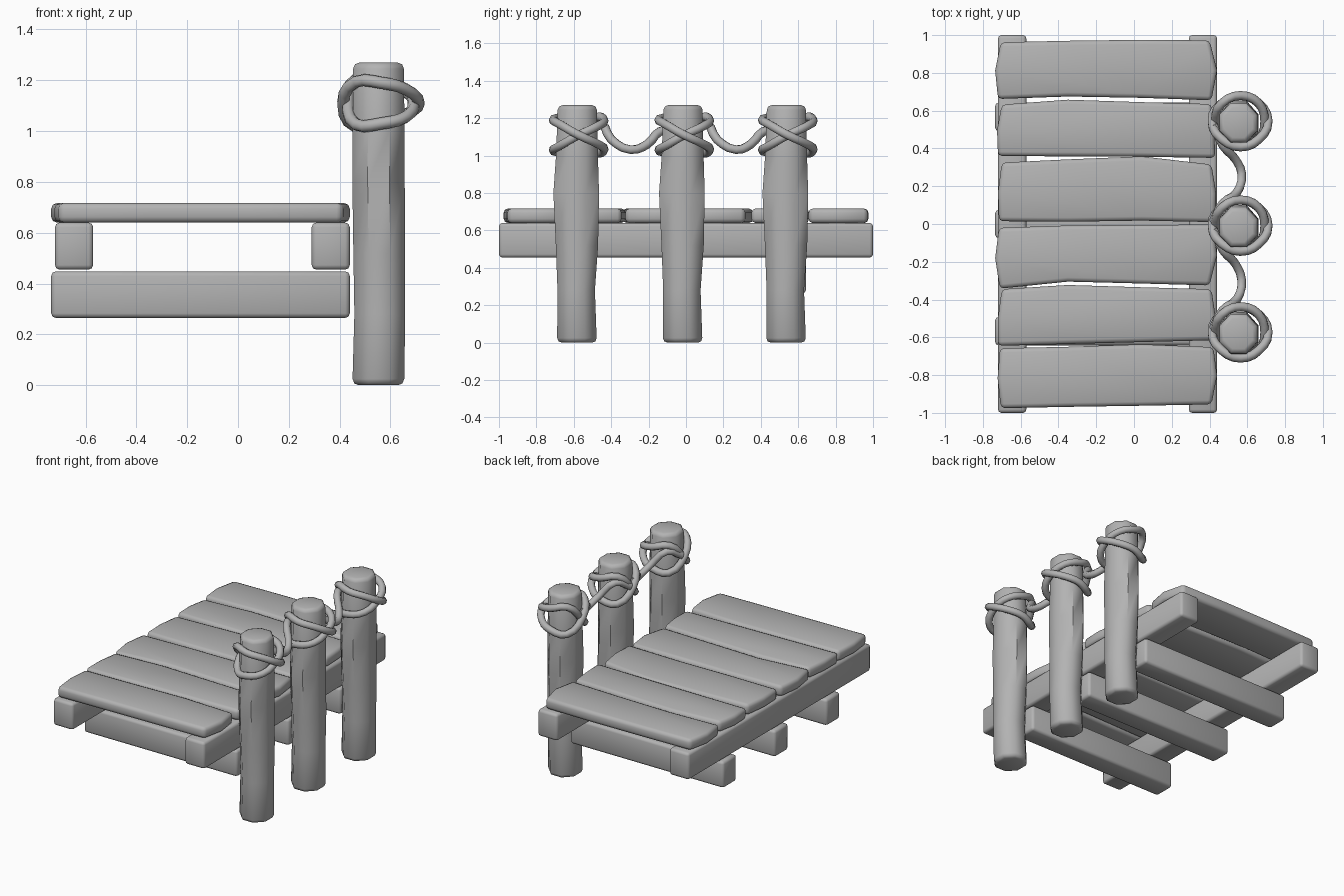
import bpy, bmesh, math

if "Cube" in bpy.data.objects:
    bpy.data.objects.remove(bpy.data.objects["Cube"])

wood = bpy.data.materials.new("plain grey")
wood.diffuse_color = (0.45, 0.45, 0.45, 1)
wood.use_nodes = True
wood.node_tree.nodes["Principled BSDF"].inputs["Base Color"].default_value = wood.diffuse_color


def finish(ob, bevel=0.0, segments=2, limit=40):
    ob.data.materials.append(wood)
    bpy.ops.object.select_all(action='DESELECT')
    ob.select_set(True)
    bpy.context.view_layer.objects.active = ob
    if bevel:
        m = ob.modifiers.new("bevel", 'BEVEL')
        m.width, m.segments = bevel, segments
        m.limit_method, m.angle_limit = 'ANGLE', math.radians(limit)
        bpy.ops.object.modifier_apply(modifier="bevel")
    bpy.ops.object.shade_smooth_by_angle(angle=math.radians(48))


def loft(name, rings, bevel, segments=2, limit=40):
    """Closed solid through equal-length rings of points."""
    bm = bmesh.new()
    vs = [[bm.verts.new(p) for p in r] for r in rings]
    n = len(rings[0])
    for a, b in zip(vs, vs[1:]):
        for i in range(n):
            j = (i + 1) % n
            bm.faces.new((a[i], a[j], b[j], b[i]))
    bm.faces.new(vs[0][::-1])
    bm.faces.new(vs[-1])
    bmesh.ops.recalc_face_normals(bm, faces=bm.faces)
    me = bpy.data.meshes.new(name)
    bm.to_mesh(me)
    bm.free()
    ob = bpy.data.objects.new(name, me)
    bpy.context.collection.objects.link(ob)
    finish(ob, bevel, segments, limit)


def box(name, x0, x1, y0, y1, z0, z1):
    loft(name, [[(x0, y0, z), (x1, y0, z), (x1, y1, z), (x0, y1, z)]
                for z in (z0, z1)], 0.018)


def rope(name, pts, cyclic):
    cu = bpy.data.curves.new(name, 'CURVE')
    cu.dimensions = '3D'
    cu.bevel_depth, cu.bevel_resolution = 0.024, 2
    cu.resolution_u, cu.use_fill_caps = 3, True
    sp = cu.splines.new('BEZIER')
    sp.bezier_points.add(len(pts) - 1)
    for bp, p in zip(sp.bezier_points, pts):
        bp.co = p
        bp.handle_left_type = bp.handle_right_type = 'AUTO'
    sp.use_cyclic_u = cyclic
    ob = bpy.data.objects.new(name, cu)
    bpy.context.collection.objects.link(ob)
    bpy.ops.object.select_all(action='DESELECT')
    ob.select_set(True)
    bpy.context.view_layer.objects.active = ob
    bpy.ops.object.convert(target='MESH')
    finish(bpy.context.object)


# Long beams and cross beams
box("left_long_beam", -0.72, -0.57, -1, 1, 0.455, 0.64)
box("right_long_beam", 0.29, 0.44, -1, 1, 0.455, 0.64)
for i, y in enumerate((-0.567, 0, 0.567)):
    box(f"cross_beam_{i + 1}", -0.735, 0.44, y - 0.075, y + 0.075, 0.265, 0.448)

# Deck planks: back edge y, front edge y, left end x, right end x
planks = [
    ((.962, .97, .975, .972), (.662, .675, .668, .655), (-.705, -.735, -.72), (.40, .44, .41)),
    ((.632, .658, .645, .635), (.36, .358, .356, .35), (-.70, -.725, -.72), (.41, .425, .43)),
    ((.325, .342, .358, .315), (.015, .012, .018, .01), (-.70, -.72, -.715), (.41, .435, .43)),
    ((-.02, -.008, -.005, -.003), (-.342, -.305, -.315, -.325), (-.715, -.735, -.71), (.42, .44, .40)),
    ((-.345, -.323, -.335, -.345), (-.645, -.635, -.625, -.615), (-.70, -.72, -.72), (.41, .43, .43)),
    ((-.658, -.65, -.637, -.652), (-.975, -.968, -.962, -.955), (-.71, -.722, -.705), (.42, .44, .41)),
]
for i, (back, front, left, right) in enumerate(planks):
    outline = list(zip((left[2], -0.35, 0.04, right[2]), front))
    outline.append((right[1], (front[3] + back[3]) / 2))
    outline += list(zip((right[0], 0.04, -0.35, left[0]), back[::-1]))
    outline.append((left[1], (front[0] + back[0]) / 2))
    loft(f"deck_plank_{i + 1}", [[(x, y, z) for x, y in outline]
                                 for z in (0.64, 0.717)], 0.022)

# Slightly crooked posts: z, x centre, y shift, half width x, half width y
sections = [(0, .552, 0, .102, .106), (.28, .558, -.004, .100, .100),
            (.52, .556, 0, .102, .113), (.8, .553, -.004, .103, .122),
            (1.0, .553, 0, .102, .112), (1.27, .553, .002, .100, .104)]
post_ys = (-0.583, -0.018, 0.535)
k = 1 / math.cos(math.pi / 8)
angles = [math.pi / 8 + i * math.pi / 4 for i in range(8)]
for i, py in enumerate(post_ys):
    rings = [[(cx + k * hx * math.cos(a), py + dy + k * hy * math.sin(a), z)
              for a in angles] for z, cx, dy, hx, hy in sections]
    loft(f"post_{i + 1}", rings, 0.025, 2, 60)

# Crossed pair of rope loops on each post: height offsets every 45 degrees
heights = (0, -.045, -.075, -.095, 0, .085, .08, .055)
for i, py in enumerate(post_ys):
    for name, sign, r0, r4 in (("outer", 1, .148, .15), ("inner", -1, .128, .13)):
        pts = []
        for j, h in enumerate(heights):
            a = j * math.pi / 4
            r = {0: r0, 4: r4}.get(j, .136)
            pts.append((.563 + r * math.cos(a), py + .009 + r * math.sin(a),
                        1.11 + sign * h))
        rope(f"{name}_rope_loop_{i + 1}", pts, True)

# Sagging ropes between the posts
for i in range(2):
    a, b = post_ys[i], post_ys[i + 1]
    rope(f"sagging_rope_{i + 1}",
         [(.42, a + .03, 1.12), (.47, a + .125, 1.17), (.545, a + .185, 1.085),
          (.57, a + .285, 1.032), (.535, b - .19, 1.06), (.47, b - .12, 1.13),
          (.42, b - .01, 1.14)], False)
